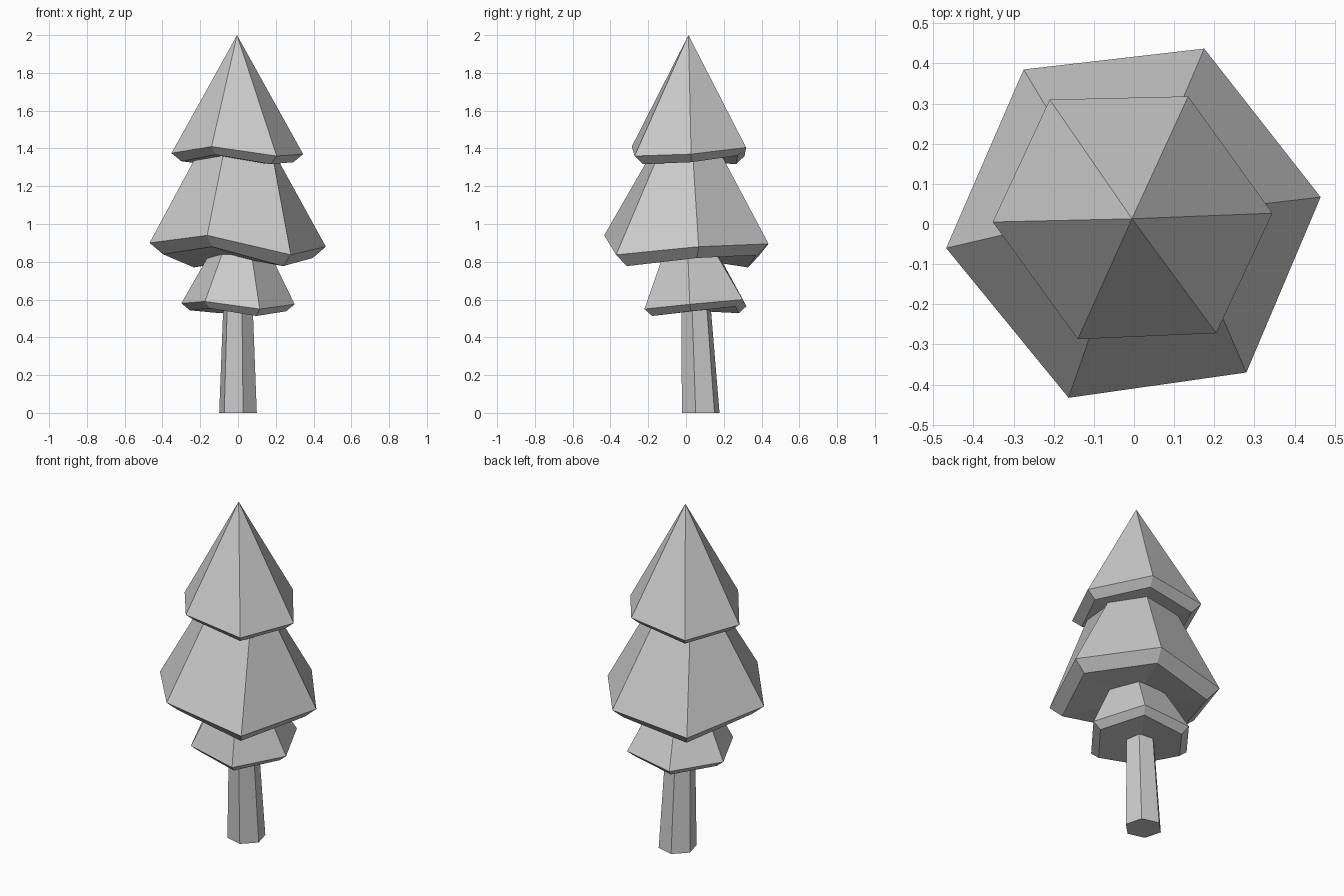
import bpy, bmesh, math

if "Cube" in bpy.data.objects:
    bpy.data.objects.remove(bpy.data.objects["Cube"])


def loft(name, rings, apex=None):
    """Join rings of six points from bottom to top, closing both ends."""
    bm = bmesh.new()
    loops = [[bm.verts.new(p) for p in ring] for ring in rings]

    def fan(loop, tip):
        for i, v in enumerate(loop):
            bm.faces.new((v, loop[(i + 1) % len(loop)], tip))

    def middle(ring):
        return [sum(c) / len(ring) for c in zip(*ring)]

    for a, b in zip(loops, loops[1:]):
        for i in range(len(a)):
            j = (i + 1) % len(a)
            bm.faces.new((a[i], a[j], b[j], b[i]))
    fan(loops[0], bm.verts.new(middle(rings[0])))
    fan(loops[-1], bm.verts.new(apex or middle(rings[-1])))
    bmesh.ops.recalc_face_normals(bm, faces=bm.faces)
    me = bpy.data.meshes.new(name)
    bm.to_mesh(me)
    bm.free()
    ob = bpy.data.objects.new(name, me)
    bpy.context.collection.objects.link(ob)
    return ob


def hexagon(cx, cy, z, r, turn):
    return [(cx + r * math.cos(math.radians(turn + 60 * i)),
             cy + r * math.sin(math.radians(turn + 60 * i)), z) for i in range(6)]


def lip(rim, drop, scale=0.85):
    """Smaller copy of the rim, lowered, for the bevelled underside."""
    cx, cy = (sum(p[k] for p in rim) / 6 for k in (0, 1))
    return [(cx + (x - cx) * scale, cy + (y - cy) * scale, z - drop) for x, y, z in rim]


# Leaning tapered trunk
loft("trunk", [hexagon(0, 0.078, 0, 0.103, -15), hexagon(0, 0.052, 0.58, 0.08, -15)])

# Lower foliage tier
low = [(0.30, 0.02, 0.575), (0.175, 0.30, 0.60), (-0.115, 0.32, 0.565),
       (-0.30, 0.08, 0.58), (-0.175, -0.19, 0.59), (0.115, -0.22, 0.55)]
low_top = [(0.01 + x * 0.52, 0.025 + (y - 0.05) * 0.52, 0.85) for x, y, z in low]
loft("lower_foliage", [lip(low, 0.037), low, low_top])

# Middle foliage tier
mid = [(0.465, 0.067, 0.88), (0.175, 0.437, 0.895), (-0.275, 0.385, 0.83),
       (-0.468, -0.06, 0.90), (-0.163, -0.433, 0.94), (0.28, -0.37, 0.837)]
mid_top = [(0.19, 0.035, 1.38), (0.065, 0.18, 1.38), (-0.14, 0.16, 1.38),
           (-0.21, 0.0, 1.38), (-0.075, -0.18, 1.38), (0.18, -0.14, 1.38)]
loft("middle_foliage", [lip(mid, 0.06), mid, mid_top])

# Pointed top tier
cap = [(0.345, 0.027, 1.37), (0.135, 0.318, 1.405), (-0.21, 0.31, 1.36),
       (-0.352, 0.005, 1.375), (-0.14, -0.287, 1.41), (0.205, -0.272, 1.36)]
loft("top_foliage", [lip(cap, 0.043), cap], apex=(-0.005, 0.013, 2.0))
